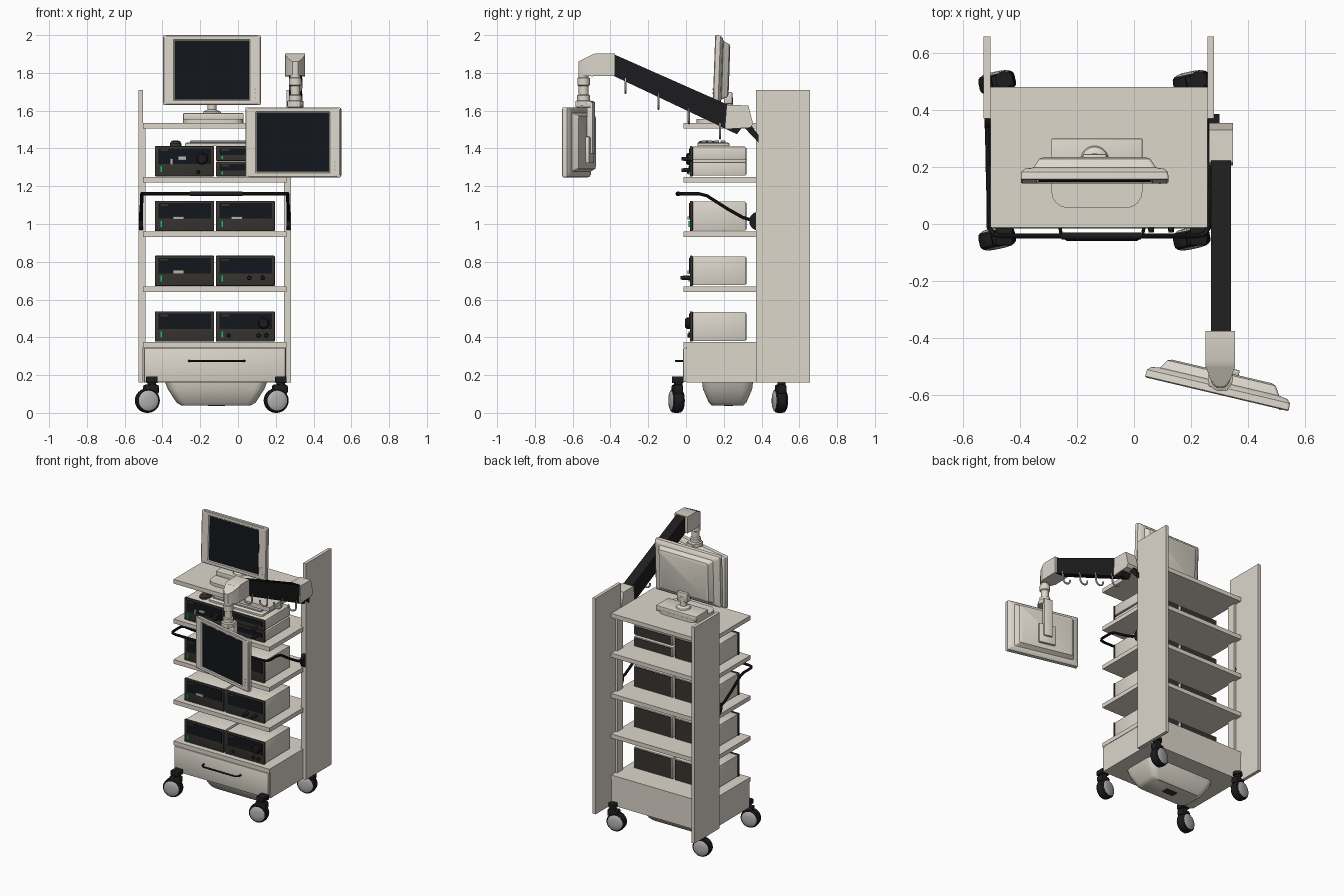
import bpy, bmesh, math
from mathutils import Matrix, Vector


def mat(name, c):
    m = bpy.data.materials.new(name)
    m.diffuse_color = (*c, 1)
    return m


CREAM = mat("cream", (0.72, 0.68, 0.60))
BLACK = mat("black", (0.012, 0.012, 0.013))
PANEL = mat("panel", (0.04, 0.036, 0.03))
GLASS = mat("glass", (0.006, 0.008, 0.011))
GREY = mat("grey", (0.45, 0.45, 0.45))
GREEN = mat("green", (0.0, 0.6, 0.15))
CX = -0.123  # centre line of the cart body
R90 = math.radians(90)
AXIS = {'x': Matrix.Rotation(R90, 4, 'Y'), 'y': Matrix.Rotation(R90, 4, 'X'), 'z': Matrix()}


def finish(name, bm, m, M=Matrix()):
    bmesh.ops.recalc_face_normals(bm, faces=bm.faces)
    bm.transform(M)
    me = bpy.data.meshes.new(name)
    bm.to_mesh(me)
    bm.free()
    me.materials.append(m)
    o = bpy.data.objects.new(name, me)
    bpy.context.collection.objects.link(o)
    return o


def box(name, x, y, z, m=CREAM, bev=0.0, M=Matrix()):
    bm = bmesh.new()
    bmesh.ops.create_cube(bm, size=1)
    for v in bm.verts:
        v.co = [a[0] + (c + 0.5) * (a[1] - a[0]) for a, c in zip((x, y, z), v.co)]
    if bev:
        bmesh.ops.bevel(bm, geom=bm.edges[:], offset=bev, segments=2, affect='EDGES', profile=0.5)
    return finish(name, bm, m, M)


def skin(name, rings, m=CREAM, M=Matrix()):
    bm = bmesh.new()
    vs = [[bm.verts.new(p) for p in r] for r in rings]
    n = len(vs[0])
    for a, b in zip(vs, vs[1:]):
        for i in range(n):
            bm.faces.new((a[i], a[(i + 1) % n], b[(i + 1) % n], b[i]))
    bm.faces.new(vs[0][::-1])
    bm.faces.new(vs[-1])
    return finish(name, bm, m, M)


def rrect(w, d, z, r, cx=0, cy=0, seg=4):
    pts = []
    for k, (sx, sy) in enumerate(((1, 1), (-1, 1), (-1, -1), (1, -1))):
        for i in range(seg + 1):
            a = R90 * (k + i / seg)
            pts.append((cx + sx * (w / 2 - r) + r * math.cos(a), cy + sy * (d / 2 - r) + r * math.sin(a), z))
    return pts


def lathe(name, prof, loc, axis='z', m=CREAM, n=28, M=Matrix()):
    rings = [[(r * math.cos(i * math.tau / n), r * math.sin(i * math.tau / n), z) for i in range(n)] for r, z in prof]
    return skin(name, rings, m, M @ Matrix.Translation(loc) @ AXIS[axis])


def prism(name, yz, x0, x1, m=CREAM):
    return skin(name, [[(x, y, z) for y, z in yz] for x in (x0, x1)], m)


def tube(name, pts, r, m=BLACK):
    cu = bpy.data.curves.new(name, 'CURVE')
    cu.dimensions = '3D'
    cu.bevel_depth, cu.bevel_resolution, cu.use_fill_caps = r, 3, True
    s = cu.splines.new('POLY')
    s.points.add(len(pts) - 1)
    for p, q in zip(s.points, pts):
        p.co = (*q, 1)
    cu.materials.append(m)
    o = bpy.data.objects.new(name, cu)
    bpy.context.collection.objects.link(o)


# Frame: side panels, inner posts, shelves
for s, side in ((-1, "left"), (1, "right")):
    xs = sorted((CX + s * 0.381, CX + s * 0.404))
    box(side + "_panel", xs, (0.37, 0.657), (0.16, 1.71))
    xs = sorted((CX + s * 0.366, CX + s * 0.381))
    box(side + "_inner_post", xs, (0.37, 0.43), (0.375, 1.505))
for i, z in enumerate((0.64, 0.93, 1.22, 1.505)):
    box(f"shelf_{i}", (CX - 0.381, CX + 0.381), (-0.012, 0.48), (z, z + 0.03))

# Base with drawer and underside basin
box("base_body", (CX - 0.378, CX + 0.378), (0.002, 0.48), (0.16, 0.345))
box("base_top", (CX - 0.381, CX + 0.381), (-0.012, 0.48), (0.345, 0.375))
box("drawer_front", (CX - 0.374, CX + 0.374), (-0.015, 0.003), (0.163, 0.342), CREAM, 0.003)
tube("drawer_handle", [(-0.26, -0.01, 0.275), (-0.255, -0.04, 0.275), (-0.235, -0.053, 0.275),
                       (0.01, -0.053, 0.275), (0.03, -0.04, 0.275), (0.035, -0.01, 0.275)], 0.006)
skin("basin", [rrect(w, d, z, r, -0.116, 0.22) for w, d, z, r in (
    (0.54, 0.27, 0.162, 0.05), (0.51, 0.26, 0.125, 0.05), (0.42, 0.20, 0.055, 0.04), (0.37, 0.17, 0.04, 0.03))])
box("basin_vent", (-0.16, -0.07), (0.2, 0.25), (0.037, 0.041), PANEL)

# Swivel casters
for x, fx in ((-0.48, "left"), (0.202, "right")):
    for y, fy in ((-0.05, "front"), (0.497, "rear")):
        n = f"{fy}_{fx}_caster_"
        M = Matrix.Translation((x, y, 0.065)) @ Matrix.Rotation(math.radians(12), 4, 'Z')
        lathe(n + "tire", [(0.055, -0.03), (0.063, -0.022), (0.065, -0.01), (0.065, 0.01), (0.063, 0.022), (0.055, 0.03)],
              (0, 0, 0), 'y', BLACK, 32, M)
        lathe(n + "hub", [(0.02, -0.038), (0.045, -0.035), (0.056, -0.028), (0.056, 0.028), (0.045, 0.035), (0.02, 0.038)],
              (0, 0, 0), 'y', GREY, 32, M)
        box(n + "hood", (-0.02, 0.06), (-0.026, 0.026), (0.035, 0.085), BLACK, 0.012, M)
        lathe(n + "stem", [(0.022, 0.07), (0.022, 0.1), (0.03, 0.102), (0.03, 0.125)], (0.025, 0.004, 0), 'z', BLACK, 20, M)
        if fy == "front":
            box(n + "bracket", (x - 0.005, x + 0.055), (-0.075, -0.012), (0.158, 0.193), BLACK, 0.005)


# Rack devices: cream case, dark fascia, glossy window, light
def device(n, x0, x1, z0, z1):
    h = z1 - z0
    box(n + "_case", (x0 + 0.003, x1 - 0.003), (0.035, 0.315), (z0 + 0.006, z1 - 0.003), CREAM, 0.003)
    box(n + "_fascia", (x0, x1), (0.02, 0.036), (z0 + 0.002, z1), PANEL, 0.004)
    box(n + "_window", (x0 + 0.02, x1 - 0.015), (0.017, 0.021), (z0 + 0.42 * h, z1 - 0.012), GLASS)
    box(n + "_rear", (x0 + 0.01, x1 - 0.01), (0.314, 0.319), (z0 + 0.012, z1 - 0.01), PANEL)
    box(n + "_light", (x0 + 0.03, x0 + 0.037), (0.014, 0.021), (z0 + 0.15 * h, z0 + 0.35 * h), GREEN)
    box(n + "_tag", (x0 + 0.03, x0 + 0.07), (0.0155, 0.02), (z1 - 0.026, z1 - 0.016), PANEL)


LX, RX = (-0.44, -0.127), (-0.117, 0.195)
for row, z in enumerate((0.375, 0.67, 0.96, 1.25)):
    device(f"device_left_{row}", *LX, z, z + 0.162)
    if row < 3:
        device(f"device_right_{row}", *RX, z, z + 0.162)
device("device_right_lower", *RX, 1.25, 1.33)
device("device_right_upper", *RX, 1.332, 1.412)

# Dials, slots and plugs on the fascias
for i, (x, z, r, d) in enumerate(((0.135, 0.475, 0.03, 0.025), (-0.19, 1.345, 0.03, 0.02), (0.11, 0.41, 0.012, 0.012),
                                  (0.15, 0.41, 0.012, 0.012), (-0.05, 0.41, 0.01, 0.01), (0.06, 0.715, 0.012, 0.05),
                                  (0.13, 0.715, 0.012, 0.05), (0.13, 1.285, 0.011, 0.045), (0.13, 1.345, 0.011, 0.045),
                                  (-0.21, 1.275, 0.01, 0.015))):
    lathe(f"dial_{i}", [(r, 0), (r, d * 0.6), (r * 0.75, d)], (x, 0.02, z), 'y', BLACK, 20)
for i, (x, z, w, h) in enumerate(((-0.315, 0.745, 0.06, 0.018), (-0.315, 1.032, 0.06, 0.018), (-0.005, 1.032, 0.06, 0.018),
                                  (-0.295, 1.348, 0.04, 0.018), (-0.35, 1.33, 0.014, 0.035))):
    box(f"slot_{i}", (x - w / 2, x + w / 2), (0.008, 0.02), (z - h / 2, z + h / 2), GREY, 0.002)

# Keyboard and mouse on the upper devices
skin("keyboard", [rrect(0.43, 0.17, 1.412, 0.015, -0.065, 0.145), rrect(0.43, 0.17, 1.425, 0.015, -0.065, 0.145),
                  rrect(0.41, 0.15, 1.432, 0.012, -0.065, 0.145)])
for r in range(4):
    box(f"key_row_{r}", (-0.255, 0.125), (0.08 + r * 0.034, 0.108 + r * 0.034), (1.43, 1.441), GREY, 0.003)
skin("mouse", [rrect(w, d, z, r, -0.33, 0.11) for w, d, z, r in (
    (0.062, 0.1, 1.412, 0.028), (0.062, 0.1, 1.425, 0.028), (0.046, 0.08, 1.438, 0.022), (0.02, 0.04, 1.443, 0.009))], PANEL)

# Push handle
half = [(0.22, -0.042, 1.16), (0.248, -0.035, 1.16), (0.262, -0.012, 1.16), (0.263, 0.07, 1.16),
        (0.263, 0.11, 1.15), (0.266, 0.22, 1.08), (0.267, 0.30, 1.035), (0.267, 0.365, 1.015)]
tube("push_handle", [(2 * CX - x, y, z) for x, y, z in half[::-1]] + half, 0.009)
lathe("handle_grip", [(0.013, -0.14), (0.013, 0.14)], (-0.115, -0.042, 1.16), 'x', BLACK, 16)
for s in (-1, 1):
    lathe("handle_pivot", [(0.05, -0.011), (0.05, 0.011)], (CX + s * 0.391, 0.385, 1.015), 'x', BLACK)


# Flat monitor: back hull, bezel and recessed screen in one loft
def monitor(n, loc, ang, tilt=0):
    M = (Matrix.Translation(loc) @ Matrix.Rotation(math.radians(ang), 4, 'Z')
         @ Matrix.Rotation(math.radians(90 - tilt), 4, 'X'))
    skin(n + "_body", [rrect(w, h, z, r) for w, h, z, r in (
        (0.36, 0.25, -0.082, 0.01), (0.39, 0.28, -0.076, 0.012), (0.43, 0.31, -0.045, 0.012), (0.49, 0.345, -0.04, 0.012),
        (0.515, 0.368, -0.028, 0.01), (0.518, 0.372, -0.004, 0.008), (0.508, 0.362, 0, 0.008),
        (0.405, 0.325, 0, 0.003), (0.395, 0.315, -0.006, 0.003))], CREAM, M)
    box(n + "_screen", (-0.195, 0.195), (-0.155, 0.155), (-0.008, -0.004), GLASS, 0, M)
    for i in range(3):
        box(n + "_button", (0.225, 0.233), (-0.15 + i * 0.022, -0.142 + i * 0.022), (-0.001, 0.003), GREY, 0, M)
    return M


monitor("top_monitor", (-0.138, 0.148, 1.815), 0, 2)
skin("stand_plate", [rrect(0.32, 0.245, z, 0.06, -0.13, 0.178) for z in (1.535, 1.556)])
box("stand_block", (-0.29, 0.03), (0.16, 0.30), (1.55, 1.587), CREAM, 0.004)
lathe("stand_neck", [(0.05, 1.585), (0.045, 1.595), (0.024, 1.605), (0.024, 1.67)], (-0.138, 0.225, 0))
box("stand_hinge", (-0.18, -0.096), (0.2, 0.245), (1.635, 1.70), CREAM, 0.006)

# Swing arm from the right panel
prism("arm_beam", [(-0.385, 1.90), (0.22, 1.632), (0.31, 1.53), (0.27, 1.475), (-0.385, 1.785)], 0.27, 0.34, BLACK)
prism("arm_shoulder", [(0.215, 1.63), (0.33, 1.628), (0.355, 1.53), (0.34, 1.51), (0.205, 1.502)], 0.263, 0.348)
prism("arm_mount", [(0.29, 1.53), (0.34, 1.53), (0.385, 1.47), (0.385, 1.43)], 0.262, 0.30, BLACK)
prism("arm_elbow", [(-0.375, 1.903), (-0.48, 1.903), (-0.50, 1.895), (-0.50, 1.782), (-0.375, 1.785)], 0.25, 0.355)
skin("arm_nose", [[(0.303 + s * w, y, z) for s, z in ((-1, zb), (1, zb), (1, zt), (-1, zt))] for y, w, zb, zt in (
    (-0.499, 0.052, 1.782, 1.895), (-0.545, 0.035, 1.785, 1.873), (-0.57, 0.015, 1.79, 1.86))])
lathe("arm_drop_post", [(0.027, 1.79), (0.027, 1.775), (0.033, 1.772), (0.033, 1.735), (0.026, 1.73), (0.026, 1.685),
                        (0.034, 1.68), (0.034, 1.655), (0.044, 1.65), (0.044, 1.625)], (0.303, -0.542, 0))
for i, y in enumerate((-0.32, -0.145, 0.015, 0.18)):
    zb = 1.754 - (y + 0.32) * 0.48
    pts = [(0.335, y, zb + 0.02)] + [(0.305 + 0.03 * math.cos(a), y, zb - 0.03 - 0.03 * math.sin(a))
                                     for a in [math.radians(-10 + 20 * k) for k in range(11)]]
    tube(f"cable_hook_{i}", pts, 0.006, CREAM)

# Hanging monitor with its rear bracket
M = monitor("arm_monitor", (0.29, -0.597, 1.432), -13.3)
box("bracket_upright", (-0.03, 0.03), (-0.06, 0.215), (-0.112, -0.08), CREAM, 0.004, M)
box("bracket_plate", (-0.06, 0.06), (-0.11, 0.03), (-0.1, -0.08), CREAM, 0.004, M)
box("bracket_head", (-0.035, 0.035), (0.186, 0.22), (-0.105, -0.02), CREAM, 0.004, M)

# Curves to mesh, then smooth shading with kept edges
bpy.ops.object.select_all(action='DESELECT')
for o in bpy.data.objects:
    if o.type == 'CURVE':
        o.select_set(True)
        bpy.context.view_layer.objects.active = o
bpy.ops.object.convert(target='MESH')
bpy.ops.object.select_all(action='SELECT')
bpy.ops.object.shade_smooth_by_angle(angle=math.radians(32))
